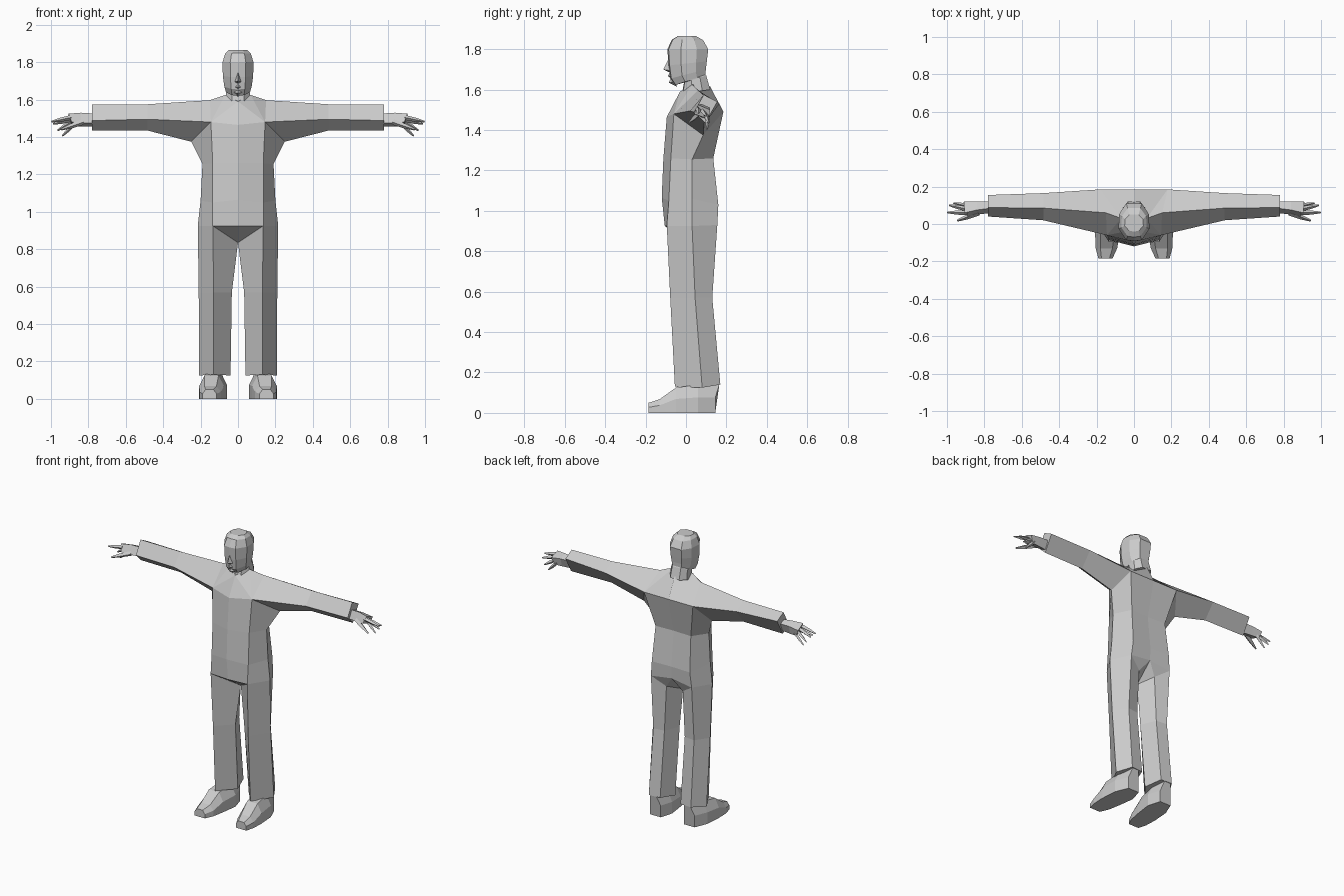
import bpy, bmesh, math
from mathutils import Vector

if "Cube" in bpy.data.objects:
    bpy.data.objects.remove(bpy.data.objects["Cube"], do_unlink=True)

grey = bpy.data.materials.new("plain_grey")
GREY = (0.6, 0.6, 0.6, 1)
grey.diffuse_color = GREY
grey.use_nodes = True
bsdf = next(n for n in grey.node_tree.nodes if n.type == 'BSDF_PRINCIPLED')
bsdf.inputs["Base Color"].default_value = GREY


def add_part(name, verts, faces):
    """Flat shaded mesh of the +x half, mirrored to the other side."""
    mesh = bpy.data.meshes.new(name)
    mesh.from_pydata(verts, [], faces)
    bm = bmesh.new()
    bm.from_mesh(mesh)
    bmesh.ops.recalc_face_normals(bm, faces=bm.faces)
    bm.to_mesh(mesh)
    bm.free()
    mesh.materials.append(grey)
    ob = bpy.data.objects.new(name, mesh)
    bpy.context.collection.objects.link(ob)
    mod = ob.modifiers.new("Mirror", 'MIRROR')
    mod.merge_threshold = 0.0005
    return ob


def loft(name, rings, closed=True, caps=(True, True)):
    """Bridge rings that have the same number of points."""
    n = len(rings[0])
    verts = [p for r in rings for p in r]
    faces = []
    for i in range(len(rings) - 1):
        for j in range(n if closed else n - 1):
            k = (j + 1) % n
            faces.append((i * n + j, i * n + k, (i + 1) * n + k, (i + 1) * n + j))
    if caps[0]:
        faces.append(tuple(range(n)))
    if caps[1]:
        faces.append(tuple(range(len(verts) - n, len(verts))))
    return add_part(name, verts, faces)


# Jacket body: half rings from hip to waist, then chest, armpit and collar
body = {
    "hip": [(0, -.105, .925), (.135, -.095, .925), (.215, .03, .925), (.15, .155, .93), (0, .15, .95)],
    "belt": [(0, -.12, 1.065), (.135, -.085, 1.05), (.2, .03, 1.06), (.14, .16, 1.03), (0, .155, 1.03)],
    "waist": [(0, -.112, 1.26), (.135, -.075, 1.26), (.19, .03, 1.255), (.13, .135, 1.26), (0, .13, 1.26)],
    "chest": [(0, -.095, 1.465), (.145, -.06, 1.48), (.25, .085, 1.375), (.18, .185, 1.49), (0, .185, 1.49)],
}
verts = [p for ring in body.values() for p in ring]
faces = [(5 * i + j, 5 * i + j + 1, 5 * i + j + 6, 5 * i + j + 5)
         for i in range(3) for j in range(4)]
# collar front, shoulder top, collar side, collar back, crotch, seat
verts += [(0, -.03, 1.59), (.15, .06, 1.597), (.068, .03, 1.625), (0, .12, 1.615),
          (0, .03, .835), (.06, .12, .87)]
faces += [(15, 16, 20), (16, 21, 22), (16, 22, 20), (21, 18, 22), (22, 18, 19, 23),
          (20, 22, 23), (0, 1, 24), (4, 3, 25), (4, 25, 24)]
add_part("jacket_body", verts, faces)

# Sleeves: top, back, bottom and front edge at shoulder, elbow and cuff
loft("sleeve", [
    [(.15, .06, 1.597), (.18, .185, 1.49), (.25, .085, 1.375), (.145, -.06, 1.48)],
    [(.485, .085, 1.575), (.485, .165, 1.53), (.485, .09, 1.435), (.485, .02, 1.495)],
    [(.78, .088, 1.575), (.78, .155, 1.54), (.78, .095, 1.435), (.78, .04, 1.488)],
], caps=(False, True))

# Trouser legs: inner, front, outer, back outer and back inner edge
loft("trouser_leg", [
    [(0, .03, .835), (.135, -.095, .925), (.215, .03, .925), (.15, .155, .93), (.06, .12, .87)],
    [(.033, .02, .57), (.13, -.078, .57), (.21, .045, .57), (.15, .13, .57), (.075, .12, .57)],
    [(.04, .055, .125), (.13, -.055, .13), (.208, .08, .125), (.155, .17, .14), (.075, .165, .14)],
], caps=(False, True))


# Shoes: cross-sections from heel to toe
def shoe_ring(y, x0, x1, top, slope):
    inset = (x1 - x0) * .22
    return [(x0, y, 0), (x1, y, 0), (x1, y, top * .55),
            (x1 - inset, y - slope, top), (x0 + inset, y - slope, top),
            (x0, y, top * .55)]


loft("shoe", [shoe_ring(.145, .085, .165, .14, -.02),
              shoe_ring(.06, .06, .2, .14, 0),
              shoe_ring(-.05, .075, .208, .125, 0),
              shoe_ring(-.13, .09, .205, .068, 0),
              shoe_ring(-.185, .115, .19, .05, 0)])


# Head and neck: half outlines from collar to crown
def head_ring(zf, zb, yf, yb, w):
    d = yb - yf
    pts = [(0, 0), (.5, .03), (1, .33), (.95, .72), (.5, 1), (0, 1)]
    return [(w * px, yf + d * py, zf + (zb - zf) * py) for px, py in pts]


loft("head", [head_ring(1.58, 1.60, -.02, .12, .066),
              head_ring(1.635, 1.67, -.01, .10, .062),
              head_ring(1.622, 1.675, -.055, .097, .064),
              head_ring(1.655, 1.70, -.078, .098, .073),
              head_ring(1.72, 1.74, -.087, .103, .081),
              head_ring(1.80, 1.80, -.092, .11, .083),
              head_ring(1.848, 1.845, -.07, .085, .068),
              head_ring(1.865, 1.865, -.04, .05, .05)], closed=False)

# Nose, lips and chin wedges: bridge, tip, wing, underside
for name, bridge, tip, wing, under in (
        ("nose", (0, -.085, 1.755), (0, -.113, 1.70), (.018, -.08, 1.695), (0, -.08, 1.685)),
        ("lips", (0, -.08, 1.685), (0, -.09, 1.668), (.025, -.07, 1.667), (0, -.075, 1.655)),
        ("chin", (0, -.075, 1.655), (0, -.085, 1.635), (.035, -.05, 1.64), (0, -.045, 1.615))):
    add_part(name, [bridge, tip, wing, under], [(0, 1, 2), (1, 3, 2)])

# Palm: wrist to knuckles
loft("palm", [
    [(.76, .085, 1.525), (.76, .12, 1.51), (.76, .095, 1.455), (.76, .06, 1.475)],
    [(.84, .075, 1.53), (.84, .12, 1.51), (.84, .105, 1.455), (.84, .05, 1.475)],
    [(.905, .06, 1.525), (.91, .12, 1.50), (.89, .11, 1.455), (.89, .04, 1.48)],
])


# Fingers: tapered four-sided rods
def finger(name, start, tip, r):
    a, b = Vector(start), Vector(tip)
    d = (b - a).normalized()
    u = d.cross(Vector((0, 0, 1))).normalized()
    v = d.cross(u)

    def ring(c, s):
        return [tuple(c + s * (math.cos(t) * u + math.sin(t) * v))
                for t in (k * math.pi / 2 for k in range(4))]
    loft(name, [ring(a, r), ring(a.lerp(b, .55), r * .85), ring(b, r * .35)])


finger("index_finger", (.89, .06, 1.505), (.998, .062, 1.482), .013)
finger("middle_finger", (.89, .08, 1.495), (.988, .10, 1.47), .013)
finger("ring_finger", (.885, .095, 1.485), (.965, .112, 1.435), .012)
finger("little_finger", (.875, .105, 1.47), (.94, .105, 1.405), .011)
finger("thumb", (.83, .06, 1.48), (.945, .018, 1.44), .015)
